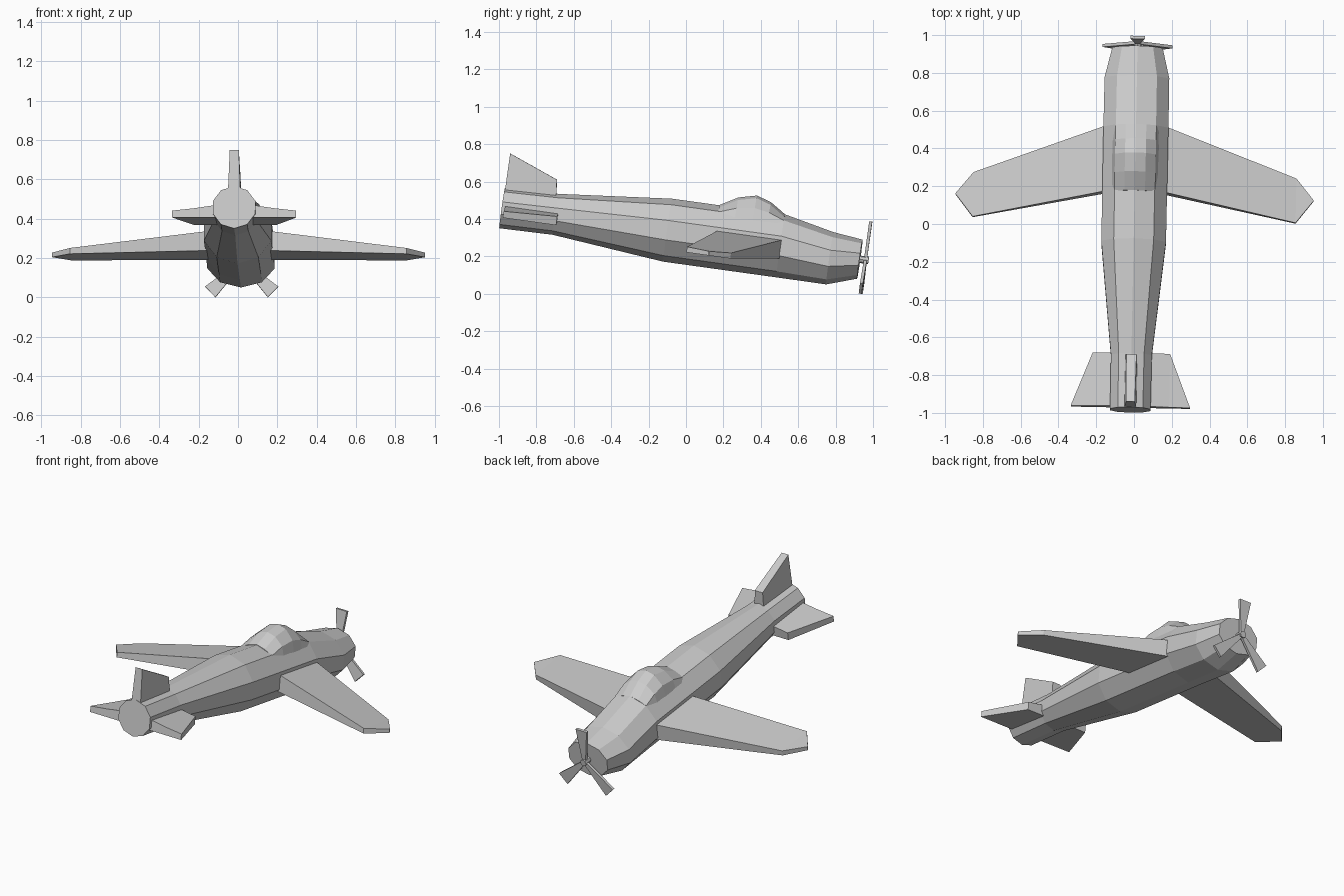
import bpy, bmesh, math
from mathutils import Matrix, Vector

cube = bpy.data.objects.get("Cube")
if cube:
    bpy.data.objects.remove(cube, do_unlink=True)

grey = bpy.data.materials.new("light_grey")
grey.use_nodes = True
COLOUR = (0.6, 0.6, 0.6, 1)
grey.diffuse_color = COLOUR
grey.node_tree.nodes["Principled BSDF"].inputs["Base Color"].default_value = COLOUR

# The aircraft is built level, then pitched nose-down and yawed slightly
POSE = Matrix.Rotation(math.radians(-1.15), 4, 'Z') @ Matrix.Rotation(math.radians(-8), 4, 'X')


def loft(name, rings):
    """Skin a list of equal-length closed rings and cap both ends."""
    bm = bmesh.new()
    rows = [[bm.verts.new(POSE @ Vector(p)) for p in ring] for ring in rings]
    n = len(rows[0])
    for a, b in zip(rows, rows[1:]):
        for i in range(n):
            j = (i + 1) % n
            bm.faces.new((a[i], a[j], b[j], b[i]))
    bm.faces.new(rows[0][::-1])
    bm.faces.new(rows[-1])
    bmesh.ops.recalc_face_normals(bm, faces=bm.faces)
    mesh = bpy.data.meshes.new(name)
    bm.to_mesh(mesh)
    bm.free()
    mesh.materials.append(grey)
    obj = bpy.data.objects.new(name, mesh)
    bpy.context.collection.objects.link(obj)
    return obj


# Fuselage: ten-sided sections (y, bottom, top, radius across)
def section(y, low, high, r):
    mid, h = (low + high) / 2, (high - low) / 2
    angles = [math.tau * i / 10 for i in range(10)]
    return [(r * math.sin(a), y, mid - h * math.cos(a)) for a in angles]


loft("fuselage", [section(*s) for s in (
    (-1.038, 0.208, 0.425, 0.113), (-0.75, 0.213, 0.434, 0.114),
    (-0.145, 0.153, 0.493, 0.18), (0.466, 0.154, 0.494, 0.181),
    (0.735, 0.154, 0.436, 0.18), (0.895, 0.207, 0.418, 0.14))])

# Canopy: arched sections (y, top, shoulder height)
loft("canopy", [
    [(-0.13, y, 0.41), (-0.108, y, side), (-0.055, y, top - 0.014), (0, y, top),
     (0.055, y, top - 0.014), (0.108, y, side), (0.13, y, 0.41)]
    for y, top, side in ((0.112, 0.495, 0.457), (0.206, 0.549, 0.491),
                         (0.303, 0.573, 0.505), (0.382, 0.548, 0.492),
                         (0.466, 0.494, 0.461))])


# Wings and tailplanes: tapered slabs of (x, front, rear, bottom, top) stations
def slab(name, side, stations):
    loft(name, [[(side * x, f, lo), (side * x, f, hi), (side * x, r, hi), (side * x, r, lo)]
                for x, f, r, lo, hi in stations])


for label, side in (("left", 1), ("right", -1)):
    slab(label + "_wing", side, (
        (0.08, 0.5, 0.11, 0.26, 0.365), (0.175, 0.468, 0.12, 0.257, 0.355),
        (0.855, 0.225, -0.012, 0.222, 0.252), (0.948, 0.112, 0.108, 0.222, 0.245)))
    slab(label + "_tailplane", side, (
        (0.05, -0.735, -1.02, 0.267, 0.337), (0.205, -0.735, -1.02, 0.267, 0.314),
        (0.315, -1.016, -1.02, 0.267, 0.302)))

# Tail fin: side profile, slightly thinner at the tip
fin = ((-0.757, 0.39, 0.032), (-0.768, 0.508, 0.027), (-1.035, 0.612, 0.023), (-1.035, 0.39, 0.032))
loft("tail_fin", [[(s * t, y, z) for y, z, t in fin] for s in (-1, 1)])

# Propeller hub and three flared blades
HUB_Z = 0.312
loft("propeller_hub", [[(0.02 * math.sin(math.tau * i / 8), y, HUB_Z + 0.02 * math.cos(math.tau * i / 8))
                        for i in range(8)] for y in (0.88, 0.942)])
for label, degrees, reach in (("top", 0, 0.208), ("left", 134, 0.222), ("right", -134, 0.222)):
    turn = Matrix.Translation((0, 0.925, HUB_Z)) @ Matrix.Rotation(math.radians(degrees), 4, 'Y')
    loft(label + "_propeller_blade", [
        [turn @ Vector((sx * w, sy * 0.008, d)) for sx, sy in ((-1, -1), (1, -1), (1, 1), (-1, 1))]
        for d, w in ((0, 0.01), (reach, 0.038))])
